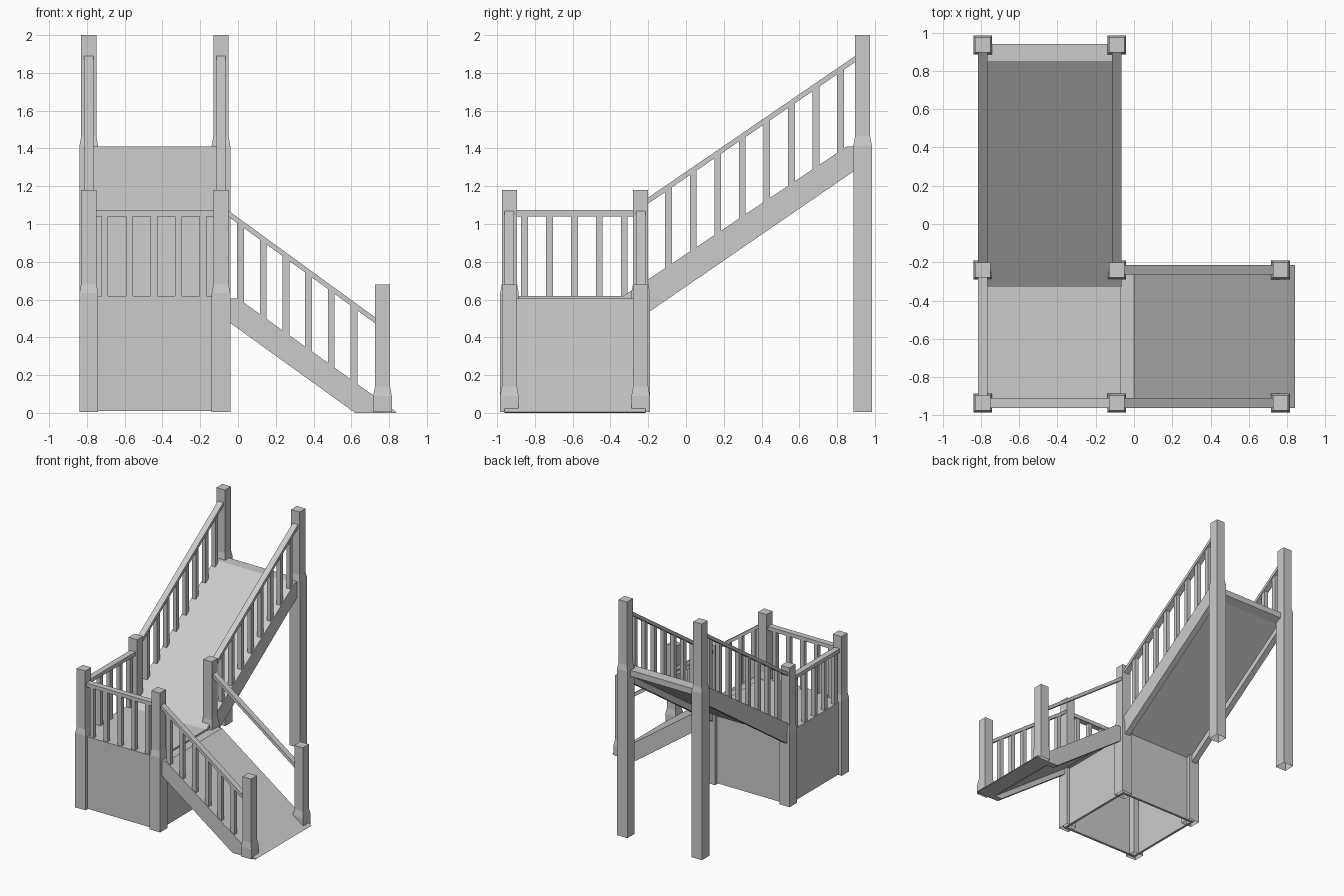
import bpy
import bmesh

cube = bpy.data.objects.get("Cube")
if cube:
    bpy.data.objects.remove(cube, do_unlink=True)

grey = bpy.data.materials.new("plain_grey")
grey.use_nodes = True
colour = (0.6, 0.6, 0.6, 1)
grey.diffuse_color = colour
grey.node_tree.nodes["Principled BSDF"].inputs["Base Color"].default_value = colour


def finish(name, bm):
    bmesh.ops.recalc_face_normals(bm, faces=bm.faces)
    mesh = bpy.data.meshes.new(name)
    bm.to_mesh(mesh)
    bm.free()
    mesh.materials.append(grey)
    obj = bpy.data.objects.new(name, mesh)
    bpy.context.collection.objects.link(obj)
    return obj


def prism(name, pts, along, centre, width):
    """Side profile (run, z), given thickness across the run direction."""
    bm = bmesh.new()
    rings = []
    for side in (centre - width / 2, centre + width / 2):
        rings.append([bm.verts.new((u, side, z) if along == "x" else (side, u, z))
                      for u, z in pts])
    for ring in rings:
        bm.faces.new(ring)
    n = len(pts)
    for i in range(n):
        j = (i + 1) % n
        bm.faces.new((rings[0][i], rings[0][j], rings[1][j], rings[1][i]))
    return finish(name, bm)


def box(name, lo, hi):
    pts = [(lo[0], lo[2]), (hi[0], lo[2]), (hi[0], hi[2]), (lo[0], hi[2])]
    return prism(name, pts, "x", (lo[1] + hi[1]) / 2, hi[1] - lo[1])


def post(name, x, y, shoulder, top):
    """Square post, open underneath, stepping in above the shoulder."""
    bm = bmesh.new()
    rings = []
    for half, z in ((0.049, 0.005), (0.049, shoulder), (0.04, shoulder + 0.05), (0.04, top)):
        rings.append([bm.verts.new((x + sx * half, y + sy * half, z))
                      for sx, sy in ((-1, -1), (1, -1), (1, 1), (-1, 1))])
    for a, b in zip(rings, rings[1:]):
        for i in range(4):
            j = (i + 1) % 4
            bm.faces.new((a[i], a[j], b[j], b[i]))
    bm.faces.new(rings[-1])
    return finish(name, bm)


def railing(name, along, centre, start, end, top, foot, balusters):
    """Handrail from start to end; top and foot give heights along the run."""
    thick = 0.032
    prism(name + "_handrail", [(start, top(start) - thick), (end, top(end) - thick),
                               (end, top(end)), (start, top(start))], along, centre, 0.05)
    for k, u in enumerate(balusters):
        a, b = u - 0.018, u + 0.018
        prism(f"{name}_baluster_{k + 1}",
              [(a, foot(a) - 0.01), (b, foot(b) - 0.01),
               (b, top(b) - 0.02), (a, top(a) - 0.02)], along, centre, 0.035)


LEFT, RIGHT, END = -0.79, -0.09, 0.765      # post positions in x
FRONT, MID, BACK = -0.935, -0.24, 0.935     # post positions in y
DECK = 0.62

# Posts
for label, x in (("left", LEFT), ("right", RIGHT)):
    post(f"top_post_{label}", x, BACK, 1.415, 2.0)
    post(f"landing_back_post_{label}", x, MID, 0.635, 1.18)
    post(f"landing_front_post_{label}", x, FRONT, 0.635, 1.18)
post("foot_post_front", END, FRONT, 0.09, 0.68)
post("foot_post_back", END, MID, 0.09, 0.68)

# Landing deck and thin walls, hollow underneath
x0, x1, y0, y1, w = -0.81, -0.07, -0.96, -0.22, 0.02
box("landing_deck", (x0, y0, DECK - 0.03), (x1, y1, DECK))
box("landing_front_wall", (x0, y0, 0.01), (x1, y0 + w, DECK - 0.03))
box("landing_back_wall", (x0, y1 - w, 0.01), (x1, y1, DECK - 0.03))
box("landing_left_wall", (x0, y0 + w, 0.01), (x0 + w, y1 - w, DECK - 0.03))
box("landing_right_wall", (x1 - w, y0 + w, 0.01), (x1, y1 - w, DECK - 0.03))

# Upper flight: side stringers with a thinner ramp between
upper_top = [(-0.33, DECK), (0.85, 1.41), (0.94, 1.41)]
for label, x in (("left", LEFT), ("right", RIGHT)):
    prism(f"upper_stringer_{label}",
          upper_top + [(0.94, 1.315), (-0.195, 0.535), (-0.22, 0.535)], "y", x, 0.05)
prism("upper_ramp", upper_top + [(0.94, 1.36), (0.88, 1.33), (-0.22, 0.58)],
      "y", (LEFT + RIGHT) / 2, RIGHT - LEFT - 0.05)

# Lower flight
lower_top = [(RIGHT, 0.606), (0.0, 0.606), (0.84, 0.004)]
for label, y in (("front", FRONT), ("back", MID)):
    prism(f"lower_stringer_{label}",
          lower_top + [(0.835, 0), (0.62, 0), (-0.04, 0.475), (RIGHT, 0.475)], "x", y, 0.05)
prism("lower_ramp",
      lower_top + [(0.835, 0), (0.69, 0), (-0.04, 0.525), (RIGHT, 0.525)],
      "x", (FRONT + MID) / 2, MID - FRONT - 0.05)


# Railings on both sides of the upper flight
def upper_rail(y):
    return 1.14 + (y + 0.2) * 0.684


def upper_foot(y):
    return DECK + (y + 0.33) * 0.67


for label, x in (("left", LEFT), ("right", RIGHT)):
    railing(f"upper_{label}", "y", x, MID, BACK - 0.03, upper_rail, upper_foot,
            [-0.092 + 0.13 * i for i in range(8)])


# Lower flight: balusters at the front, a bare handrail at the back
def lower_rail(x):
    return 1.07 - (x + 0.05) * 0.727


def lower_foot(x):
    return 0.606 - max(x, 0) * 0.717


railing("lower_front", "x", FRONT, RIGHT, END, lower_rail, lower_foot,
        [0.014 + 0.12 * i for i in range(6)])
railing("lower_back", "x", MID, RIGHT, END, lower_rail, lower_foot, [])

# Level railings on the closed sides of the landing
railing("landing_front", "x", FRONT, LEFT, RIGHT, lambda u: 1.073, lambda u: DECK,
        [-0.705 + 0.13 * i for i in range(5)])
railing("landing_left", "y", LEFT, FRONT, MID, lambda u: 1.073, lambda u: DECK,
        [-0.855 + 0.132 * i for i in range(5)])
